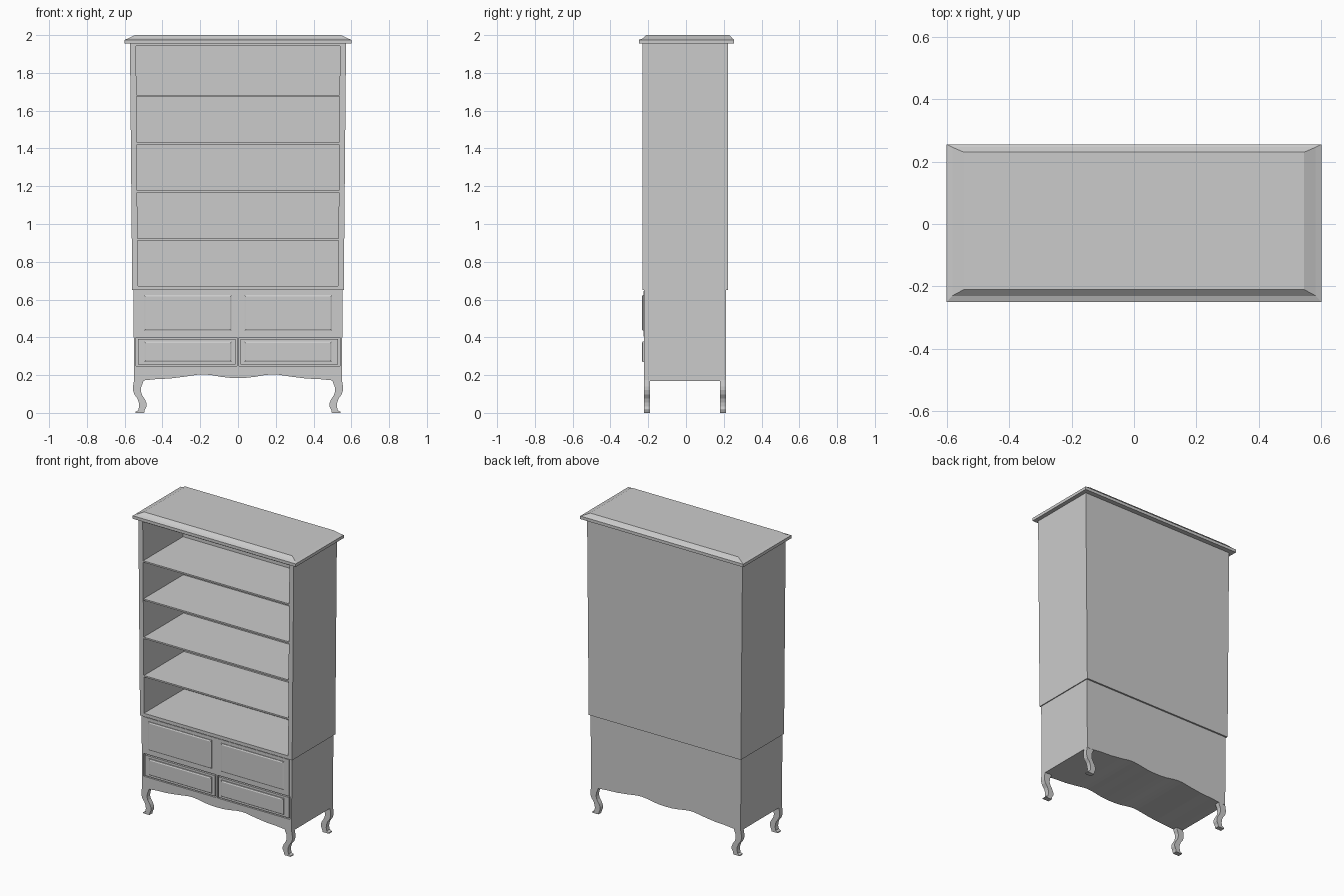
import bpy, bmesh

if "Cube" in bpy.data.objects:
    bpy.data.objects.remove(bpy.data.objects["Cube"])


def finish(name, bm):
    bmesh.ops.recalc_face_normals(bm, faces=bm.faces)
    me = bpy.data.meshes.new(name)
    bm.to_mesh(me)
    bm.free()
    ob = bpy.data.objects.new(name, me)
    bpy.context.collection.objects.link(ob)
    return ob


def prism(name, pts, y0, y1):
    """Extrude an x-z outline along y."""
    bm = bmesh.new()
    face = bm.faces.new([bm.verts.new((x, y0, z)) for x, z in pts])
    geo = bmesh.ops.extrude_face_region(bm, geom=[face])["geom"]
    bmesh.ops.translate(bm, vec=(0, y1 - y0, 0),
                        verts=[g for g in geo if isinstance(g, bmesh.types.BMVert)])
    return finish(name, bm)


def box(name, x0, x1, y0, y1, z0, z1):
    return prism(name, [(x0, z0), (x1, z0), (x1, z1), (x0, z1)], y0, y1)


def loft(name, rings):
    """Skin a stack of equal-length closed rings and cap both ends."""
    bm = bmesh.new()
    rows = [[bm.verts.new(p) for p in r] for r in rings]
    n = len(rows[0])
    for a, b in zip(rows, rows[1:]):
        for i in range(n):
            j = (i + 1) % n
            bm.faces.new((a[i], a[j], b[j], b[i]))
    bm.faces.new(rows[0][::-1])
    bm.faces.new(rows[-1])
    return finish(name, bm)


def raised_panel(name, x0, x1, z0, z1, yback, yfront, bevel=0.008):
    def ring(d, y):
        return [(x0 + d, y, z0 + d), (x1 - d, y, z0 + d),
                (x1 - d, y, z1 - d), (x0 + d, y, z1 - d)]
    return loft(name, [ring(0, yback), ring(0, yfront + 0.004), ring(bevel, yfront)])


# Cornice with sloping edges
loft("cornice", [[(-x, f, z), (x, f, z), (x, b, z), (-x, b, z)] for x, f, b, z in (
    (0.60, -0.25, 0.255, 1.955), (0.60, -0.25, 0.255, 1.975),
    (0.582, -0.23, 0.246, 1.982), (0.545, -0.21, 0.23, 2.0))])

# Upper bookcase, slightly wider at the top
F, B, Z0, Z1 = -0.231, 0.223, 0.65, 1.957
for s, side in ((-1, "left"), (1, "right")):
    prism(side + "_upper_side", [(s * 0.56, Z0), (s * 0.572, Z1),
                                 (s * 0.54, Z1), (s * 0.53, Z0)], F, B)
inner = [(-0.53, Z0), (0.53, Z0), (0.54, Z1), (-0.54, Z1)]
prism("upper_back", inner, 0.19, B)
box("upper_top", -0.54, 0.54, F, 0.19, 1.943, Z1)
box("upper_bottom", -0.531, 0.531, F, 0.19, Z0, 0.672)
for i, z in enumerate((0.912, 1.167, 1.421, 1.674)):
    w = 0.53 + 0.01 * (z - Z0) / (Z1 - Z0)
    box(f"shelf_{i + 1}", -w, w, F + 0.002, 0.19, z, z + 0.01)

# Lower cabinet with a wavy apron edge
half = [(0.045, 0.186), (0.09, 0.191), (0.14, 0.2), (0.18, 0.204), (0.21, 0.203),
        (0.28, 0.192), (0.36, 0.182), (0.44, 0.178), (0.50, 0.172), (0.55, 0.17),
        (0.554, 0.65)]
base = prism("lower_cabinet",
             [(0, 0.185)] + half + [(-x, z) for x, z in half[::-1]], -0.223, 0.212)

for s, side in ((-1, "left"), (1, "right")):
    def span(a, b):
        return sorted((s * a, s * b))

    # Drawer recess
    cutter = box(side + "_drawer_cutter", *span(0.005, 0.54), -0.3, -0.205, 0.248, 0.4)
    cutter.hide_render = True
    cutter.hide_set(True)
    mod = base.modifiers.new(side + "_recess", "BOOLEAN")
    mod.object = cutter
    mod.solver = "EXACT"

    # Doors and drawers with raised centre panels
    box(side + "_door", *span(0.001, 0.535), -0.226, -0.21, 0.405, 0.645)
    raised_panel(side + "_door_panel", *span(0.035, 0.498), 0.435, 0.623, -0.22, -0.234)
    box(side + "_drawer", *span(0.012, 0.53), -0.223, -0.2, 0.255, 0.392)
    raised_panel(side + "_drawer_panel", *span(0.035, 0.495), 0.27, 0.377, -0.22, -0.234)

    # Curved legs
    leg = [(0.55, 0.175), (0.556, 0.14), (0.556, 0.12), (0.549, 0.098), (0.532, 0.075),
           (0.525, 0.055), (0.523, 0.035), (0.528, 0.014), (0.543, 0.006), (0.543, 0),
           (0.497, 0), (0.493, 0.018), (0.484, 0.035), (0.484, 0.05), (0.492, 0.07),
           (0.508, 0.095), (0.514, 0.115), (0.512, 0.14), (0.503, 0.16), (0.498, 0.18)]
    pts = [(s * x, z) for x, z in leg]
    prism(side + "_front_leg", pts, -0.222, -0.19)
    prism(side + "_back_leg", pts, 0.18, 0.211)
